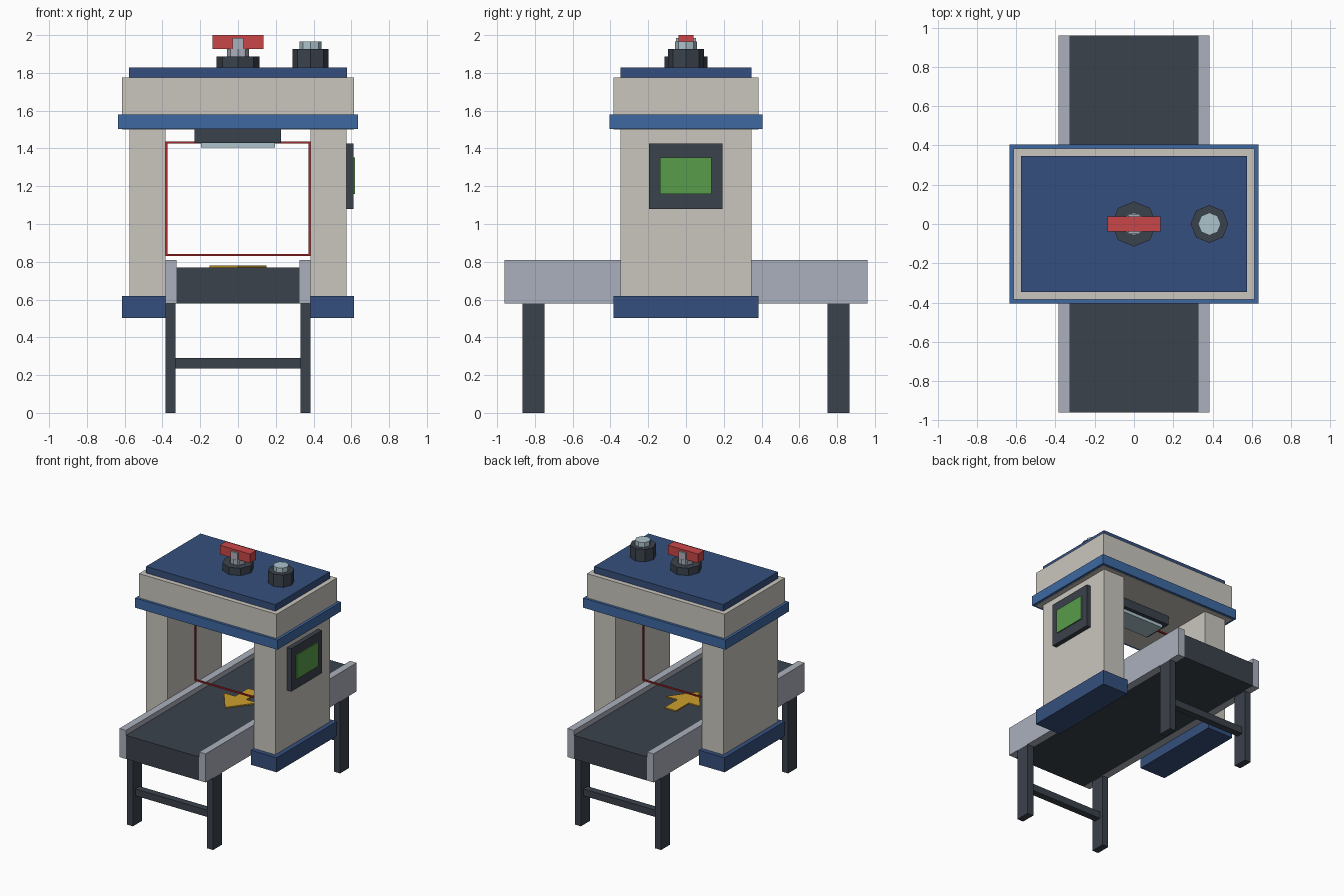
import bpy, bmesh, math

if "Cube" in bpy.data.objects:
    bpy.data.objects.remove(bpy.data.objects["Cube"])


def mat(name, r, g, b):
    """Flat colour given as 0-255 display values."""
    def lin(c):
        c /= 255
        return c / 12.92 if c <= 0.04045 else ((c + 0.055) / 1.055) ** 2.4
    m = bpy.data.materials.new(name)
    m.diffuse_color = (lin(r), lin(g), lin(b), 1)
    m.use_nodes = True
    m.node_tree.nodes["Principled BSDF"].inputs["Base Color"].default_value = m.diffuse_color
    return m


BEIGE = mat("warm_beige", 202, 198, 190)
NAVY = mat("navy_blue", 53, 79, 125)
BLUE = mat("mid_blue", 62, 104, 162)
DARK = mat("charcoal", 59, 66, 76)
GREY = mat("light_grey", 171, 176, 188)
GREEN = mat("screen_green", 88, 156, 74)
RED = mat("signal_red", 202, 70, 72)
BEAM = mat("beam_red", 172, 40, 46)
GLASS = mat("pale_glass", 172, 196, 204)
YELLOW = mat("arrow_yellow", 205, 160, 45)


def finish(name, bm, material):
    bmesh.ops.recalc_face_normals(bm, faces=bm.faces)
    me = bpy.data.meshes.new(name)
    bm.to_mesh(me)
    bm.free()
    me.materials.append(material)
    ob = bpy.data.objects.new(name, me)
    bpy.context.collection.objects.link(ob)
    return ob


def box(name, x, y, z, material):
    """Box from (min, max) pairs."""
    bm = bmesh.new()
    bmesh.ops.create_cube(bm, size=1)
    for v in bm.verts:
        v.co = [(a + b) / 2 + c * (b - a) for (a, b), c in zip((x, y, z), v.co)]
    return finish(name, bm, material)


def prism(name, points, z0, z1, material):
    """Upright prism over an outline."""
    bm = bmesh.new()
    face = bm.faces.new([bm.verts.new((x, y, z0)) for x, y in points])
    top = bmesh.ops.extrude_face_region(bm, geom=[face])["geom"]
    for v in top:
        if isinstance(v, bmesh.types.BMVert):
            v.co.z = z1
    return finish(name, bm, material)


def octagon(name, cx, r, z0, z1, material):
    pts = [(cx + r * math.cos(i * math.pi / 4), r * math.sin(i * math.pi / 4))
           for i in range(8)]
    return prism(name, pts, z0, z1, material)


def side(s, a, b):
    """Mirrored (min, max) range."""
    return (a, b) if s > 0 else (-b, -a)


# Conveyor
box("conveyor_belt", (-.326, .326), (-.96, .96), (.58, .77), DARK)
for s, tag in ((-1, "left"), (1, "right")):
    box(f"side_rail_{tag}", side(s, .326, .384), (-.96, .96), (.58, .81), GREY)
    for t, end in ((-1, "front"), (1, "back")):
        box(f"leg_{end}_{tag}", side(s, .33, .384), side(t, .75, .865), (0, .58), DARK)
for t, end in ((-1, "front"), (1, "back")):
    box(f"leg_crossbar_{end}", (-.33, .33), side(t, .78, .835), (.235, .29), DARK)

# Direction arrow on the belt
prism("belt_arrow", [(0, -.165), (.15, .035), (.05, .035), (.05, .2),
                     (-.05, .2), (-.05, .035), (-.15, .035)], .77, .779, YELLOW)

# Arch columns and feet
for s, tag in ((-1, "left"), (1, "right")):
    box(f"column_{tag}", side(s, .385, .575), (-.347, .347), (.62, 1.5), BEIGE)
    box(f"column_base_{tag}", side(s, .385, .613), (-.384, .384), (.503, .62), NAVY)

# Roof housing
box("roof_housing", (-.613, .613), (-.384, .384), (1.5, 1.775), BEIGE)
box("roof_trim_band", (-.634, .634), (-.404, .404), (1.503, 1.58), BLUE)
box("roof_cover_plate", (-.576, .576), (-.346, .346), (1.775, 1.828), NAVY)

# Scanner head under the roof
box("scanner_head", (-.23, .228), (-.12, .12), (1.43, 1.5), DARK)
box("scanner_lens", (-.197, .195), (-.09, .09), (1.405, 1.43), GLASS)

# Sensor frame lining the tunnel
for s, tag in ((-1, "left"), (1, "right")):
    box(f"sensor_frame_{tag}", side(s, .373, .384), (-.006, .006), (.83, 1.437), BEAM)
for z, tag in ((.83, "bottom"), (1.426, "top")):
    box(f"sensor_frame_{tag}", (-.384, .384), (-.006, .006), (z, z + .011), BEAM)

# Side display
box("display_bezel", (.575, .611), (-.195, .193), (1.08, 1.425), DARK)
box("display_screen", (.611, .62), (-.138, .136), (1.16, 1.352), GREEN)

# Rotary switch on top
octagon("switch_base", 0, .115, 1.828, 1.887, DARK)
octagon("switch_collar", 0, .058, 1.887, 1.927, GREY)
box("switch_stem", (-.03, .03), (-.052, .052), (1.887, 1.985), GREY)
box("switch_handle", (-.135, .135), (-.039, .039), (1.927, 2.0), RED)

# Push button on top
octagon("button_base", .384, .096, 1.828, 1.927, DARK)
octagon("button_cap", .384, .058, 1.927, 1.965, GLASS)
